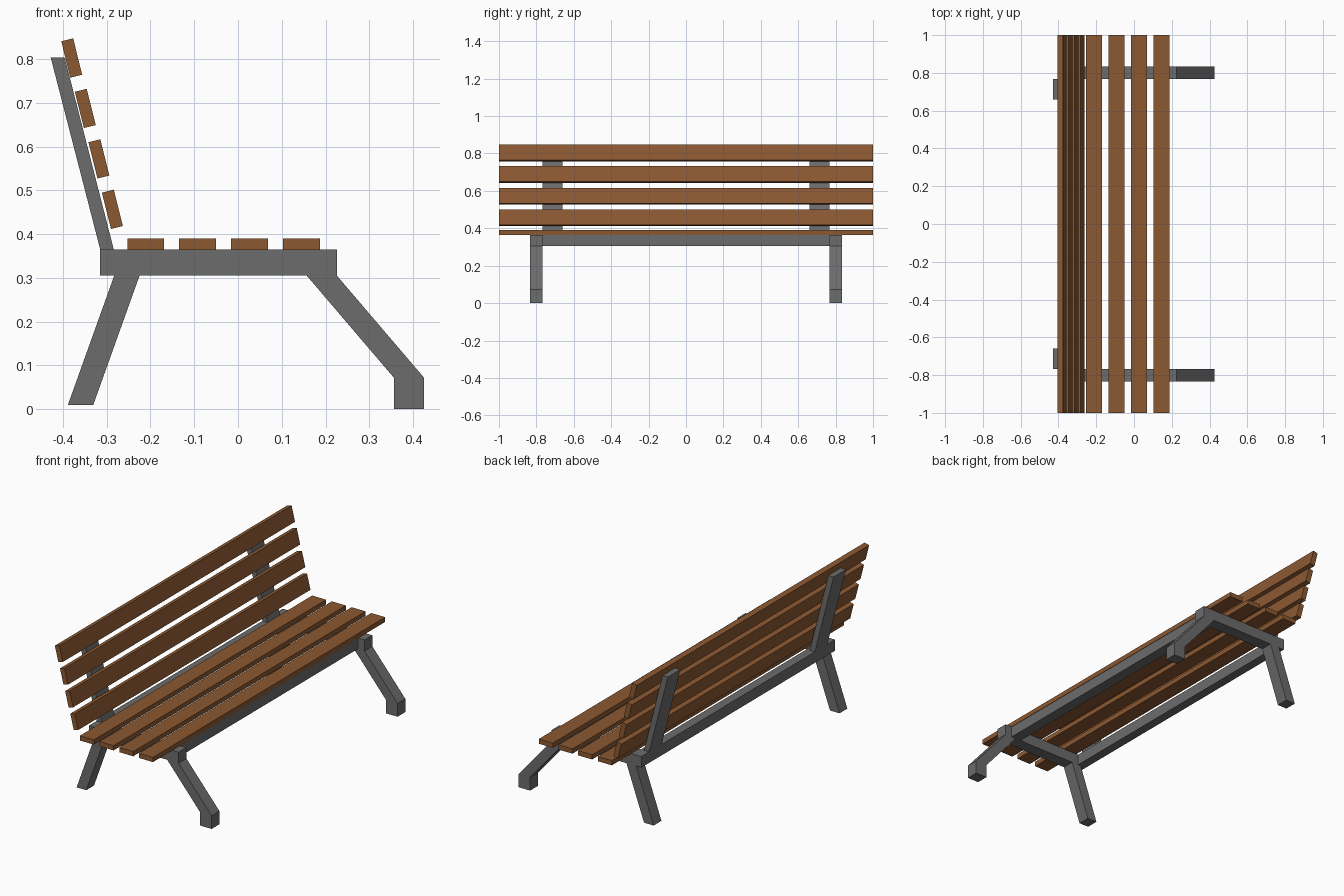
import bpy, bmesh, math

if "Cube" in bpy.data.objects:
    bpy.data.objects.remove(bpy.data.objects["Cube"])


def material(name, color):
    m = bpy.data.materials.new(name)
    m.diffuse_color = color
    m.use_nodes = True
    m.node_tree.nodes["Principled BSDF"].inputs["Base Color"].default_value = m.diffuse_color
    return m


wood = material("wood", (0.26, 0.10, 0.032, 1))
metal = material("metal", (0.15, 0.15, 0.15, 1))


def prism(name, profile, y0, y1, mat):
    """Extrude an XZ profile along y from y0 to y1."""
    bm = bmesh.new()
    face = bm.faces.new([bm.verts.new((x, y0, z)) for x, z in profile])
    ext = bmesh.ops.extrude_face_region(bm, geom=[face])
    verts = [g for g in ext["geom"] if isinstance(g, bmesh.types.BMVert)]
    bmesh.ops.translate(bm, verts=verts, vec=(0, y1 - y0, 0))
    bmesh.ops.recalc_face_normals(bm, faces=bm.faces)
    mesh = bpy.data.meshes.new(name)
    bm.to_mesh(mesh)
    bm.free()
    mesh.materials.append(mat)
    ob = bpy.data.objects.new(name, mesh)
    bpy.context.collection.objects.link(ob)
    return ob


def mirrored(ob):
    """Repeat a part on the other end of the bench."""
    mod = ob.modifiers.new("mirror", "MIRROR")
    mod.use_axis = (False, True, False)


def plank(cx, cz, w, h, angle=0.0):
    """Rectangle profile, rotated in the XZ plane."""
    c, s = math.cos(angle), math.sin(angle)
    corners = [(-w / 2, -h / 2), (w / 2, -h / 2), (w / 2, h / 2), (-w / 2, h / 2)]
    return [(cx + x * c - z * s, cz + x * s + z * c) for x, z in corners]


# Side frames: seat bearer with splayed back leg and kinked front leg
frame = [(-0.315, 0.365), (-0.315, 0.305), (-0.283, 0.305), (-0.389, 0.009),
         (-0.331, 0.009), (-0.225, 0.305), (0.157, 0.305), (0.356, 0.072),
         (0.356, 0.0), (0.425, 0.0), (0.425, 0.072), (0.226, 0.305), (0.226, 0.365)]
mirrored(prism("leg_frame", frame, 0.767, 0.834, metal))

# Leaning backrest posts
post = [(-0.315, 0.365), (-0.284, 0.365), (-0.396, 0.803), (-0.428, 0.803)]
mirrored(prism("back_post", post, 0.66, 0.767, metal))

# Long rails joining the side frames
prism("front_rail", plank(0.155, 0.335, 0.06, 0.06), -0.767, 0.767, metal)
prism("back_rail", plank(-0.29, 0.335, 0.05, 0.06), -0.767, 0.767, metal)

# Seat and backrest slats
for i in range(4):
    prism(f"seat_slat_{i + 1}", plank(-0.211 + 0.1187 * i, 0.377, 0.084, 0.026),
          -1, 1, wood)
    prism(f"back_slat_{i + 1}",
          plank(-0.287 - 0.031 * i, 0.4565 + 0.1153 * i, 0.028, 0.0855,
                math.radians(14)), -1, 1, wood)
